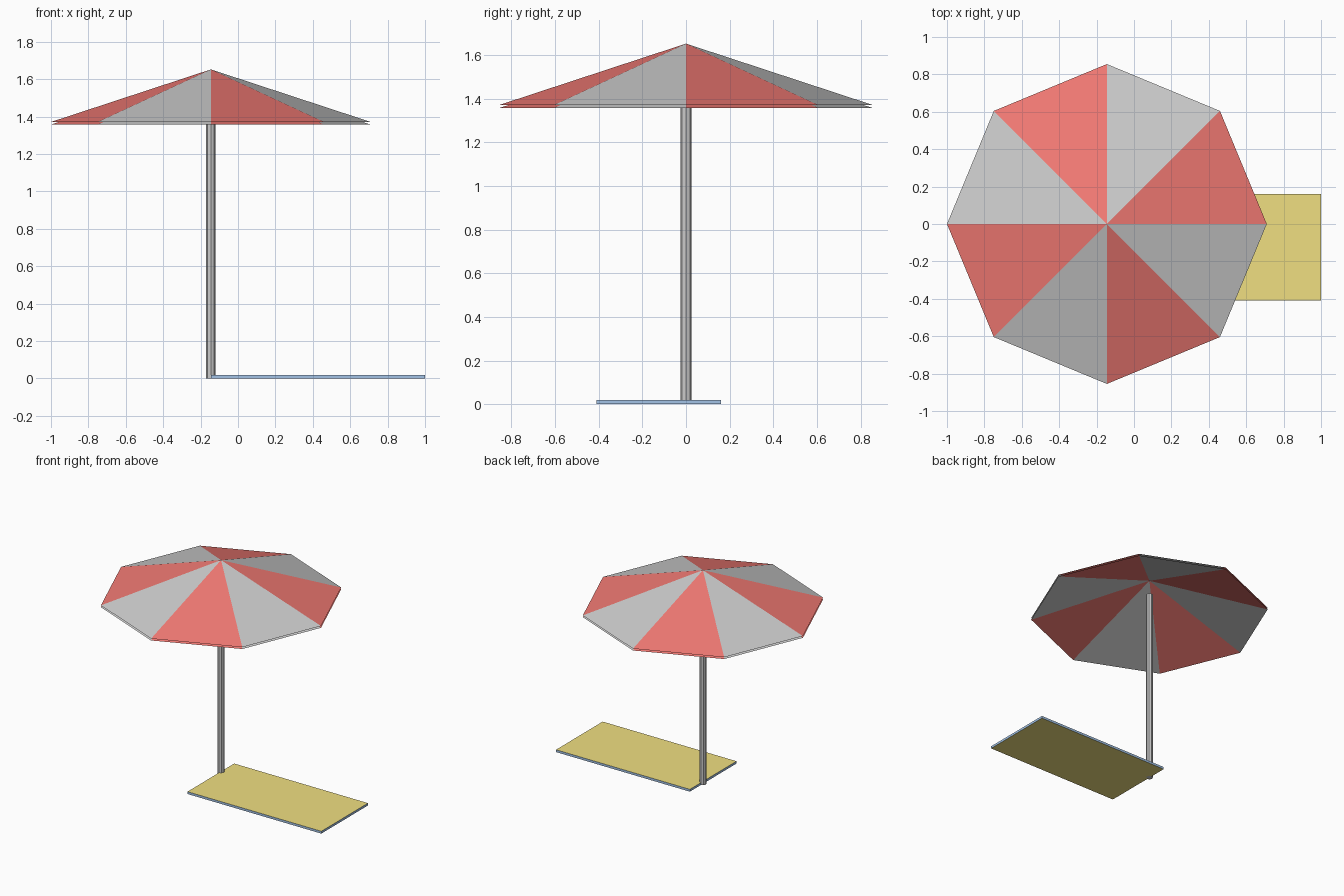
import bpy, bmesh
from math import sin, cos, pi

if "Cube" in bpy.data.objects:
    bpy.data.objects.remove(bpy.data.objects["Cube"])

CX = -0.145          # pole axis
R, SIDES = 0.855, 8  # canopy size


def material(name, rgb):
    m = bpy.data.materials.new(name)
    m.diffuse_color = (*rgb, 1)
    m.use_nodes = True
    m.node_tree.nodes["Principled BSDF"].inputs["Base Color"].default_value = m.diffuse_color
    return m


def finish(name, bm, *mats):
    me = bpy.data.meshes.new(name)
    bm.to_mesh(me)
    bm.free()
    for m in mats:
        me.materials.append(m)
    ob = bpy.data.objects.new(name, me)
    bpy.context.collection.objects.link(ob)
    return ob


def canopy_panels(name, first, mat=None):
    """Every second wedge, as an outer skin and a lining just below it."""
    bm = bmesh.new()
    for drop, flip in ((0, False), (0.014, True)):
        for i in range(first, SIDES, 2):
            a, b = (2 * pi * k / SIDES for k in (i, i + 1))
            pts = [(CX, 0, 1.652 - drop)]
            pts += [(CX + R * cos(t), R * sin(t), 1.371 - drop) for t in (a, b)]
            if flip:
                pts.reverse()
            bm.faces.new([bm.verts.new(p) for p in pts])
    bmesh.ops.remove_doubles(bm, verts=bm.verts[:], dist=1e-5)
    return finish(name, bm, *([mat] if mat else []))


red = material("red", (0.87, 0.19, 0.17))
yellow = material("yellow", (0.87, 0.74, 0.22))
blue = material("blue", (0.37, 0.55, 0.80))

# Striped canopy
canopy_panels("canopy_red_panels", 0, red)
canopy_panels("canopy_grey_panels", 1)

# Pole
bpy.ops.mesh.primitive_cylinder_add(vertices=8, radius=0.025, depth=1.52,
                                    location=(CX, 0, 0.76))
bpy.context.object.name = "pole"

# Beach mat: yellow faces, blue border
x0, x1, y0, y1, h = -0.145, 1.0, -0.41, 0.16, 0.018
bm = bmesh.new()
bmesh.ops.create_cube(bm, size=1)
for v in bm.verts:
    v.co.x = x1 if v.co.x > 0 else x0
    v.co.y = y1 if v.co.y > 0 else y0
    v.co.z = h if v.co.z > 0 else 0
bm.normal_update()
for f in bm.faces:
    f.material_index = 0 if abs(f.normal.z) > 0.5 else 1
finish("beach_mat", bm, yellow, blue)
